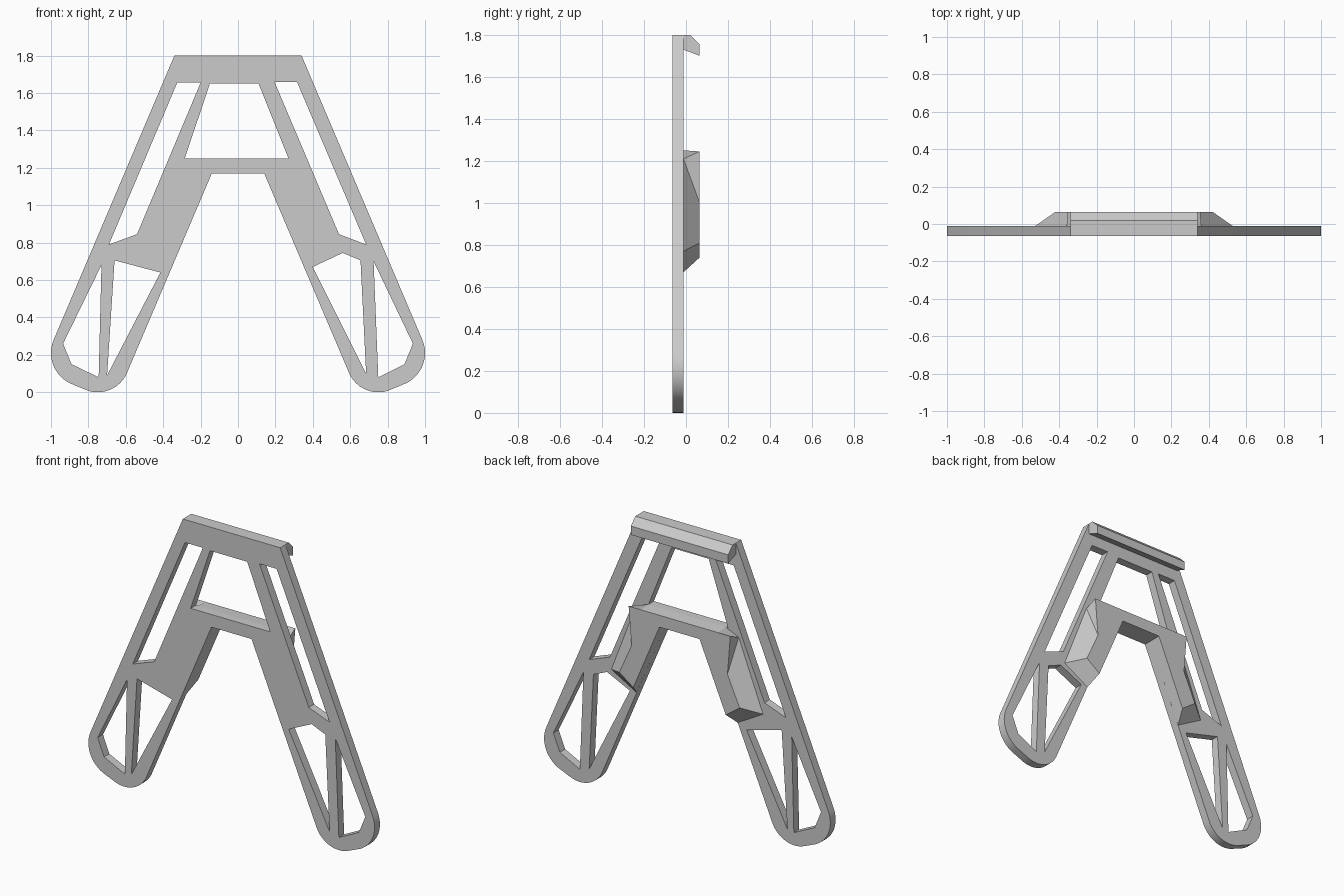
import bpy, bmesh, math

cube = bpy.data.objects.get("Cube")
if cube:
    bpy.data.objects.remove(cube, do_unlink=True)

grey = bpy.data.materials.new("plain_grey")
grey.use_nodes = True
GREY = (0.6, 0.6, 0.6, 1)
grey.diffuse_color = GREY
grey.node_tree.nodes["Principled BSDF"].inputs["Base Color"].default_value = GREY

FRONT, MID, BACK = -0.065, -0.012, 0.065


def mirrored(half):
    """Close a right-hand half outline with its mirror image."""
    return half + [(-p[0], *p[1:]) for p in reversed(half)]


def arc(cx, cz, r, start, end, steps=12):
    angles = [math.radians(start + (end - start) * i / steps) for i in range(steps + 1)]
    return [(cx + r * math.cos(a), cz + r * math.sin(a)) for a in angles]


def loft(name, near, far):
    """Solid between two matching loops of 3D points."""
    bm = bmesh.new()
    a = [bm.verts.new(p) for p in near]
    b = [bm.verts.new(p) for p in far]
    bm.faces.new(a)
    bm.faces.new(b[::-1])
    for i in range(len(a)):
        j = (i + 1) % len(a)
        bm.faces.new((a[i], b[i], b[j], a[j]))
    bmesh.ops.remove_doubles(bm, verts=bm.verts, dist=0.0005)
    bmesh.ops.recalc_face_normals(bm, faces=bm.faces)
    mesh = bpy.data.meshes.new(name)
    bm.to_mesh(mesh)
    bm.free()
    mesh.materials.append(grey)
    obj = bpy.data.objects.new(name, mesh)
    bpy.context.collection.objects.link(obj)
    return obj


# Frame plate: rounded A-shaped outline with cut-outs
outline = mirrored([(0.34, 1.8)] + arc(0.82, 0.21, 0.18, 22, -65)
                   + arc(0.75, 0.17, 0.17, -65, -157) + [(0.14, 1.17)])
cutouts = [
    [(-0.15, 1.65), (0.11, 1.65), (0.27, 1.25), (-0.285, 1.25)],
    [(-0.325, 1.655), (-0.2, 1.655), (-0.54, 0.845), (-0.69, 0.79)],
    [(0.195, 1.66), (0.315, 1.66), (0.685, 0.79), (0.54, 0.845)],
    [(-0.73, 0.68), (-0.745, 0.08), (-0.89, 0.15), (-0.935, 0.26)],
    [(-0.66, 0.705), (-0.415, 0.64), (-0.7, 0.09)],
    [(0.4, 0.67), (0.56, 0.745), (0.655, 0.705), (0.685, 0.1)],
    [(0.725, 0.7), (0.75, 0.08), (0.89, 0.15), (0.935, 0.26)],
]
curve = bpy.data.curves.new("frame_outline", "CURVE")
curve.dimensions = "2D"
curve.fill_mode = "BOTH"
curve.extrude = (MID - FRONT) / 2
for loop in [outline] + cutouts:
    spline = curve.splines.new("POLY")
    spline.points.add(len(loop) - 1)
    for point, (x, z) in zip(spline.points, loop):
        point.co = (x, z, 0, 1)
    spline.use_cyclic_u = True
shape = bpy.data.objects.new("frame_outline", curve)
bpy.context.collection.objects.link(shape)
bpy.context.view_layer.update()
mesh = bpy.data.meshes.new_from_object(shape.evaluated_get(bpy.context.evaluated_depsgraph_get()))
bpy.data.objects.remove(shape, do_unlink=True)
bm = bmesh.new()
bm.from_mesh(mesh)
bmesh.ops.remove_doubles(bm, verts=bm.verts, dist=0.0005)
bmesh.ops.recalc_face_normals(bm, faces=bm.faces)
bm.to_mesh(mesh)
bm.free()
mesh.materials.clear()
mesh.materials.append(grey)
plate = bpy.data.objects.new("frame_plate", mesh)
plate.rotation_euler.x = math.pi / 2
plate.location.y = (FRONT + MID) / 2
bpy.context.collection.objects.link(plate)

# Hooked lip along the top edge
lip = [(MID, 1.8), (0.02, 1.8), (BACK, 1.755), (BACK, 1.7), (MID, 1.73)]
loft("top_lip", [(-0.34, y, z) for y, z in lip], [(0.34, y, z) for y, z in lip])

# Arched pad on the back, with chamfered outer flanks
pad_near = mirrored([(0.27, MID, 1.25), (0.36, MID, 1.21), (0.36, MID, 1.21),
                     (0.53, MID, 0.77), (0.353, MID, 0.67), (0.14, MID, 1.17)])
pad_far = mirrored([(0.27, BACK, 1.245), (0.355, BACK, 1.245), (0.335, BACK, 1.0),
                    (0.42, BACK, 0.81), (0.323, BACK, 0.74), (0.14, BACK, 1.17)])
loft("back_pad", pad_near, pad_far)

# Smooth the rounded feet, keep every corner crisp
bpy.ops.object.select_all(action="DESELECT")
plate.select_set(True)
bpy.context.view_layer.objects.active = plate
bpy.ops.object.shade_smooth_by_angle(angle=math.radians(25))
